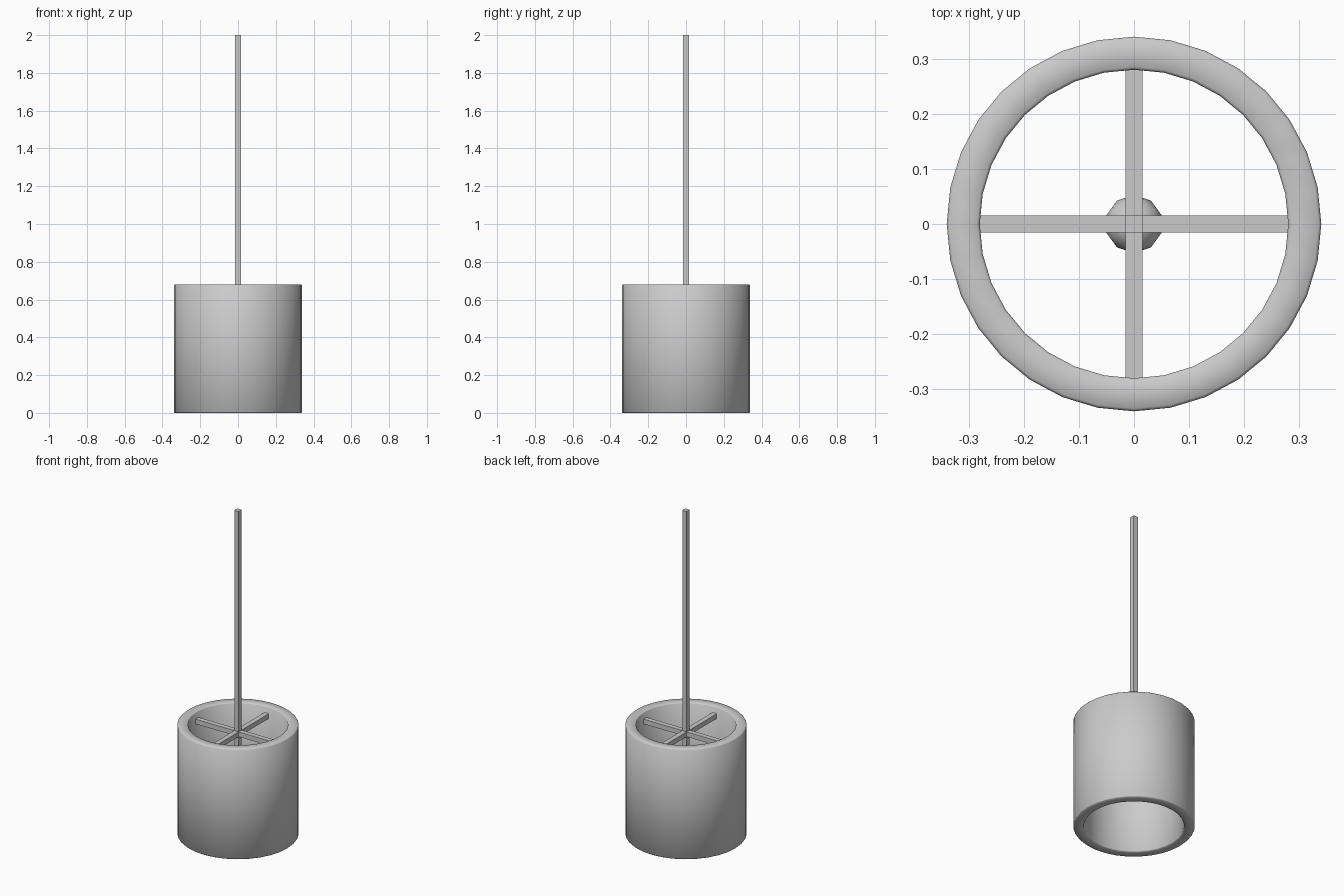
import bpy, math

if "Cube" in bpy.data.objects:
    bpy.data.objects.remove(bpy.data.objects["Cube"])

def box(name, size, loc):
    bpy.ops.mesh.primitive_cube_add(size=1, location=loc)
    ob = bpy.context.object
    ob.name = name
    ob.scale = size
    bpy.ops.object.transform_apply(location=False, rotation=False, scale=True)
    return ob

def lathe(name, profile, segments):
    # spin a closed (radius, height) profile around z
    n = len(profile)
    verts, faces = [], []
    for i in range(segments):
        a = 2 * math.pi * i / segments
        verts += [(r * math.cos(a), r * math.sin(a), z) for r, z in profile]
        k = (i + 1) % segments
        for j in range(n):
            m = (j + 1) % n
            faces.append((i * n + j, k * n + j, k * n + m, i * n + m))
    me = bpy.data.meshes.new(name)
    me.from_pydata(verts, [], faces)
    me.shade_smooth()
    ob = bpy.data.objects.new(name, me)
    bpy.context.collection.objects.link(ob)
    return ob

# drum shade: thick open tube with narrow softened rims
R, r, H, b = 0.34, 0.28, 0.68, 0.005
lathe("lamp_shade", [(R - b, 0), (R, b), (R, H - b), (R - b, H),
                     (r + b, H), (r, H - b), (r, b), (r + b, 0)], 32)

# crossed bars holding the shade
BAR = 0.03
box("support_bar_x", (0.565, BAR, BAR), (0, 0, 0.625))
box("support_bar_y", (BAR, 0.565, BAR), (0, 0, 0.625))

# square hanging rod, running down to the bulb
BULB_Z = 0.38
box("hanging_rod", (BAR, BAR, 2 - BULB_Z), (0, 0, (2 + BULB_Z) / 2))

# bulb
bpy.ops.mesh.primitive_ico_sphere_add(subdivisions=2, radius=0.0525,
                                      location=(0, 0, BULB_Z))
bulb = bpy.context.object
bulb.name = "bulb"
bpy.ops.object.shade_smooth()
